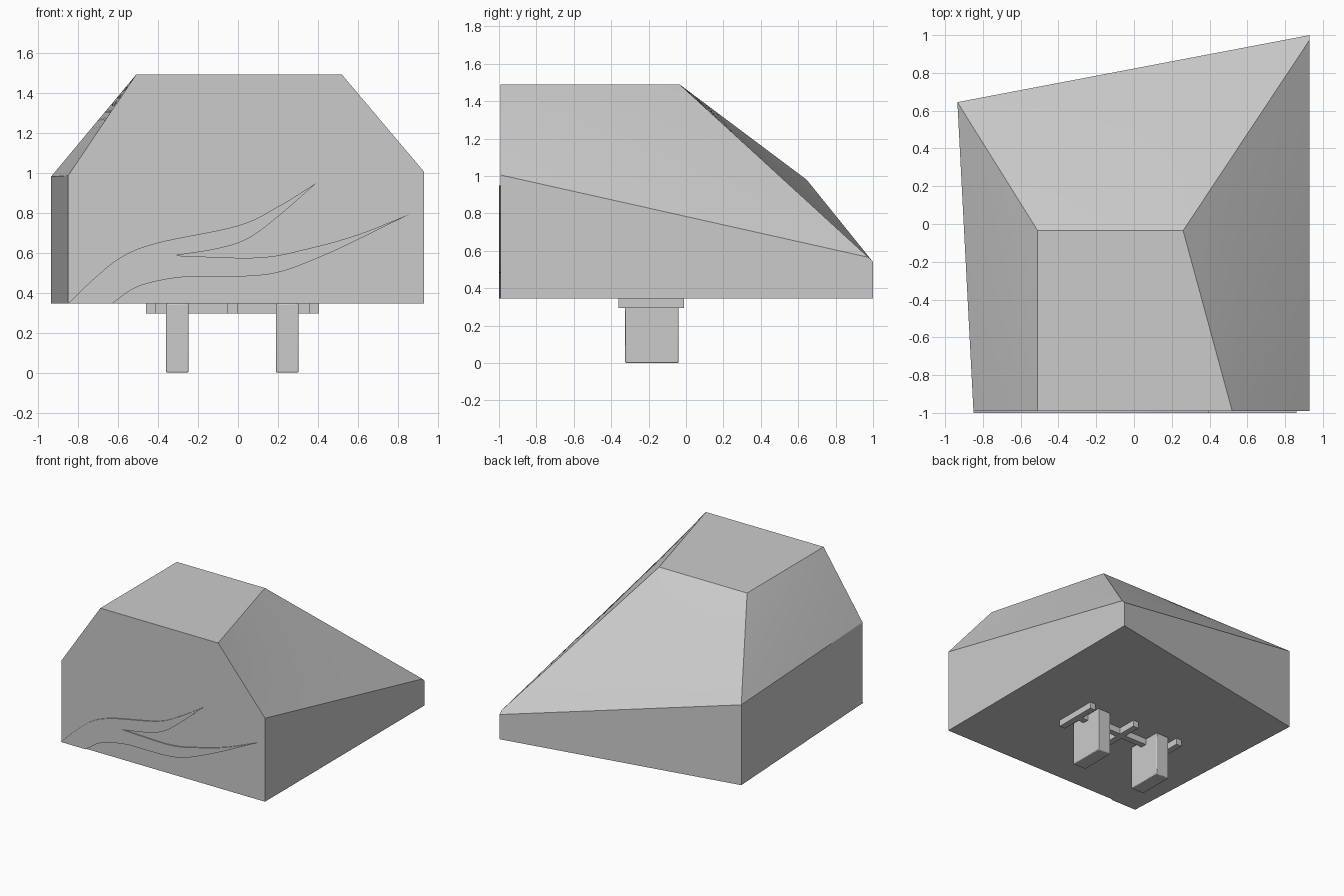
import bpy
import bmesh
from mathutils import Vector

cube = bpy.data.objects.get("Cube")
if cube:
    bpy.data.objects.remove(cube, do_unlink=True)

grey = bpy.data.materials.new("plain grey")
grey.use_nodes = True
grey.diffuse_color = (0.6, 0.6, 0.6, 1)
grey.node_tree.nodes["Principled BSDF"].inputs["Base Color"].default_value = (0.6, 0.6, 0.6, 1)


def finish(name, bm, angle=0.2):
    mesh = bpy.data.meshes.new(name)
    bm.to_mesh(mesh)
    bm.free()
    mesh.materials.append(grey)
    obj = bpy.data.objects.new(name, mesh)
    bpy.context.collection.objects.link(obj)
    bpy.ops.object.select_all(action='DESELECT')
    obj.select_set(True)
    bpy.context.view_layer.objects.active = obj
    bpy.ops.object.shade_smooth_by_angle(angle=angle)
    return obj


def box(name, lo, hi, bevel=0):
    bm = bmesh.new()
    bmesh.ops.create_cube(bm, size=1)
    for v in bm.verts:
        v.co = [(a + b) / 2 + c * (b - a) for a, b, c in zip(lo, hi, v.co)]
    obj = finish(name, bm)
    if bevel:
        mod = obj.modifiers.new("soft edges", 'BEVEL')
        mod.width = bevel
        mod.segments = 2
    return obj


# Body: flat walls and gently twisted sloping panels
BASE, TOP, FRONT, RIDGE = 0.345, 1.49, -0.991, -0.035
middle = Vector((0, -0.1, 0.75))
body = bmesh.new()


def face(points):
    f = body.faces.new([body.verts.new(p) for p in points])
    f.normal_update()
    if f.normal.dot(f.calc_center_median() - middle) < 0:
        f.normal_flip()


def panel(a, b, c, d, n=12):
    def at(i, j):
        return a.lerp(b, i / n).lerp(d.lerp(c, i / n), j / n)
    for i in range(n):
        for j in range(n):
            face([at(i, j), at(i + 1, j), at(i + 1, j + 1), at(i, j + 1)])


def floor(p):
    return Vector((p.x, p.y, BASE))


# Shoulder corners and roof corners
front_l = Vector((-0.85, FRONT, 0.985))
front_r = Vector((0.93, FRONT, 1.005))
back_l = Vector((-0.935, 0.645, 0.98))
back_r = Vector((0.93, 1.0, 0.54))
side_r = Vector((0.93, 0.975, 0.565))
roof_fl = Vector((-0.51, FRONT, TOP))
roof_fr = Vector((0.52, FRONT, TOP))
roof_bl = Vector((-0.51, RIDGE, TOP))
roof_br = Vector((0.26, RIDGE, TOP))

face([floor(front_l), floor(front_r), front_r, roof_fr, roof_fl, front_l])
face([floor(front_r), floor(back_r), back_r, side_r, front_r])
face([floor(back_r), floor(back_l), back_l, back_r])
face([floor(back_l), floor(front_l), front_l, back_l])
face([floor(p) for p in (front_l, front_r, back_r, back_l)])
face([roof_fl, roof_fr, roof_br, roof_bl])
panel(front_l, back_l, roof_bl, roof_fl)
panel(front_r, side_r, roof_br, roof_fr)
panel(back_l, back_r, roof_br, roof_bl)
face([roof_br, side_r, back_r])
bmesh.ops.remove_doubles(body, verts=body.verts, dist=0.0005)
finish("faceted_body", body)


# Raised wave trim on the front, drawn as smooth strokes between sharp tips
def smooth_stroke(points, steps=8):
    pts = [Vector(p) for p in points]
    pts = [2 * pts[0] - pts[1]] + pts + [2 * pts[-1] - pts[-2]]
    out = []
    for p0, p1, p2, p3 in zip(pts, pts[1:], pts[2:], pts[3:]):
        for k in range(steps):
            t = k / steps
            out.append(p1 + 0.5 * t * (p2 - p0 + t * (2 * p0 - 5 * p1 + 4 * p2 - p3
                       + t * (3 * p1 - p0 - 3 * p2 + p3))))
    return out


strokes = [
    [(-.85, .345), (-.72, .47), (-.58, .58), (-.4, .65), (0, .735), (.2, .83), (.395, .95)],
    [(.395, .95), (.2, .78), (.05, .67), (-.1, .62), (-.315, .585)],
    [(-.315, .585), (.1, .575), (.35, .62), (.6, .69), (.86, .793)],
    [(.86, .793), (.6, .665), (.45, .595), (.25, .515), (.1, .485), (-.1, .48),
     (-.3, .475), (-.5, .43), (-.63, .345)],
]
trim = bmesh.new()
outline = [p for s in strokes for p in smooth_stroke(s)] + [Vector(strokes[-1][-1])]
sheet = trim.faces.new([trim.verts.new((p.x, FRONT, p.y)) for p in outline])
raised = bmesh.ops.extrude_face_region(trim, geom=[sheet])["geom"]
for v in raised:
    if isinstance(v, bmesh.types.BMVert):
        v.co.y = -1.0
bmesh.ops.recalc_face_normals(trim, faces=trim.faces)
finish("front_wave_trim", trim, 0.5)

# Mounting frame: three rails joined by a crossbar
for name, x in (("right", -0.46), ("middle", -0.052), ("left", 0.356)):
    box(name + "_rail", (x, -0.36, 0.295), (x + 0.049, -0.01, BASE))
box("crossbar", (-0.42, -0.208, 0.296), (0.37, -0.16, BASE))

# Two block feet
for name, x in (("right", -0.36), ("left", 0.19)):
    box(name + "_foot", (x, -0.325, 0), (x + 0.113, -0.04, BASE), bevel=0.006)
